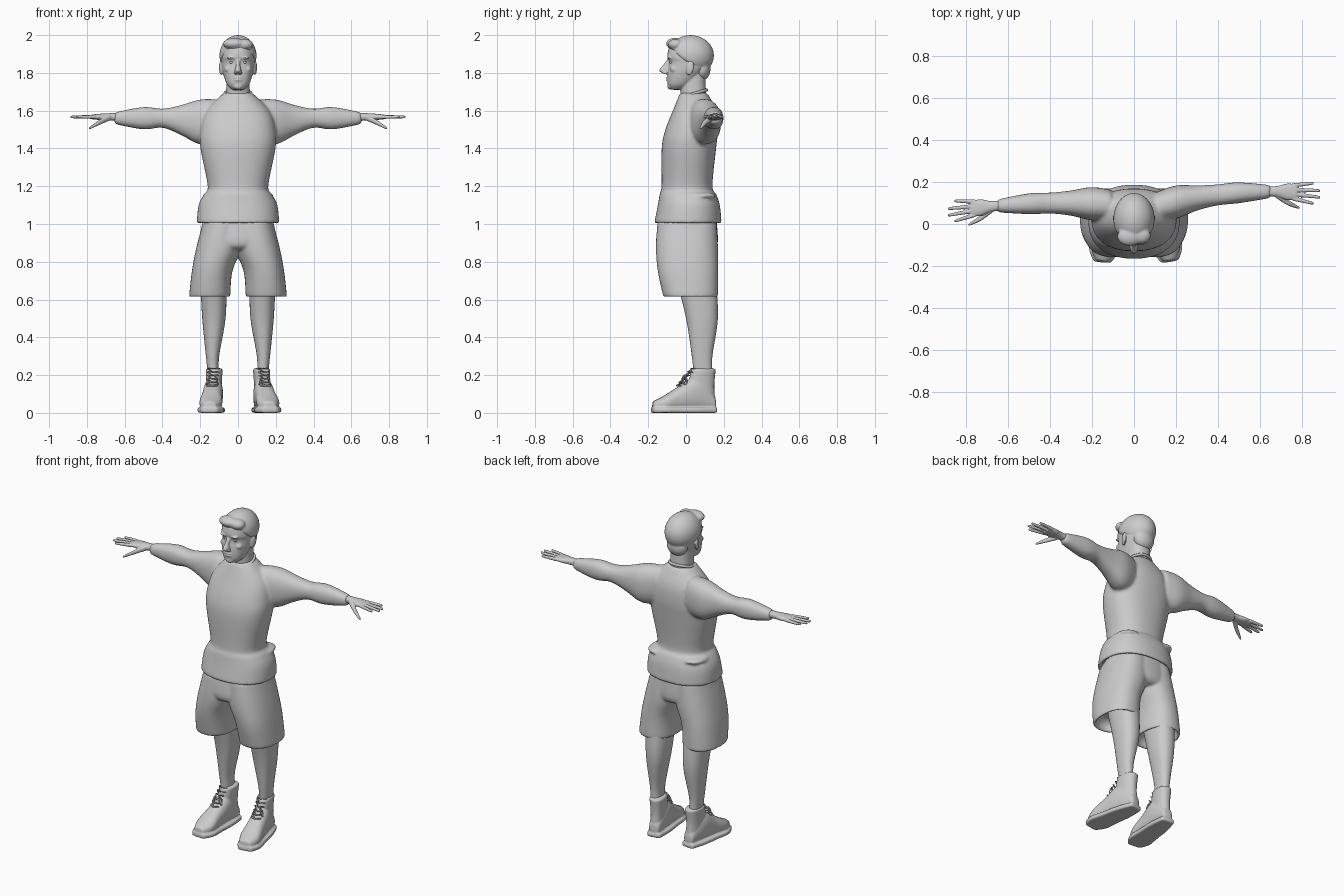
import bpy, bmesh, math
from mathutils import Matrix, Vector

cube = bpy.data.objects.get("Cube")
if cube:
    bpy.data.objects.remove(cube, do_unlink=True)

grey = bpy.data.materials.new("plain grey")
grey.use_nodes = True
grey.diffuse_color = (.6, .6, .6, 1)
grey.node_tree.nodes["Principled BSDF"].inputs["Base Color"].default_value = grey.diffuse_color

SIDES = (("right", -1), ("left", 1))
# Order in which (along, a, b) maps to world x, y, z for each loft axis
ORDER = {"x": (0, 1, 2), "y": (1, 0, 2), "z": (1, 2, 0)}


def blend(rows, steps=4):
    """Pass a smooth curve through a few rows of section values."""
    rows = [Vector(row) for row in rows]
    padded = [rows[0], *rows, rows[-1]]
    result = []
    for before, start, end, after in zip(padded, padded[1:], padded[2:], padded[3:]):
        for step in range(steps):
            t = step / steps
            straight = start.lerp(end, t)
            bend_in = (end - before) / 2 - (end - start)
            bend_out = (after - start) / 2 - (end - start)
            result.append(straight + bend_in * t * (1 - t) ** 2 - bend_out * t * t * (1 - t))
    return result + [rows[-1]]


def even(rows):
    """Expand (along, half width, b_min, b_max) into a symmetric section."""
    return [(along, -half, half, low, high) for along, half, low, high in rows]


def loft(bm, axis, rows, power=2.3, side=1, hem=0, sides=32):
    """Skin rounded sections (along, a_min, a_max, b_min, b_max); a hem opens the first end."""
    sections = [tuple(row) for row in blend(rows)]
    if hem:
        along, a_min, a_max, b_min, b_max = sections[0]
        wall = .02
        inner = (a_min + wall, a_max - wall, b_min + wall, b_max - wall)
        sections = [(along + hem, *inner), (along, *inner)] + sections
    rings = []
    for along, a_min, a_max, b_min, b_max in sections:
        ring = []
        for i in range(sides):
            angle = math.tau * i / sides
            c, s = math.cos(angle), math.sin(angle)
            a = (a_min + a_max) / 2 + (a_max - a_min) / 2 * math.copysign(abs(c) ** (2 / power), c)
            b = (b_min + b_max) / 2 + (b_max - b_min) / 2 * math.copysign(abs(s) ** (2 / power), s)
            x, y, z = ((along, a, b)[k] for k in ORDER[axis])
            ring.append(bm.verts.new((x * side, y, z)))
        rings.append(ring)
    for lower, upper in zip(rings, rings[1:]):
        for i in range(sides):
            j = (i + 1) % sides
            bm.faces.new((lower[i], lower[j], upper[j], upper[i]))
    bm.faces.new(rings[0])
    bm.faces.new(rings[-1])


def ball(bm, centre, radii, turn=Matrix()):
    matrix = Matrix.Translation(centre) @ turn @ Matrix.Diagonal((*radii, 1))
    sphere = bmesh.ops.create_uvsphere(bm, u_segments=32, v_segments=20, radius=1, matrix=matrix)
    return sphere["verts"]


def finish(bm, name, voxel, smooth=2):
    """Make the object and fuse its overlapping volumes into one soft skin."""
    bmesh.ops.recalc_face_normals(bm, faces=bm.faces)
    mesh = bpy.data.meshes.new(name)
    bm.to_mesh(mesh)
    bm.free()
    mesh.materials.append(grey)
    obj = bpy.data.objects.new(name, mesh)
    bpy.context.collection.objects.link(obj)
    obj.modifiers.new("round", "SUBSURF")
    fuse = obj.modifiers.new("fuse", "REMESH")
    fuse.mode, fuse.voxel_size, fuse.use_smooth_shade = "VOXEL", voxel, True
    soften = obj.modifiers.new("soften", "SMOOTH")
    soften.iterations = smooth


def tube(name, points, radius, cyclic=False):
    curve = bpy.data.curves.new(name, "CURVE")
    curve.dimensions, curve.bevel_depth, curve.bevel_resolution = "3D", radius, 2
    spline = curve.splines.new("POLY")
    spline.points.add(len(points) - 1)
    for point, position in zip(spline.points, points):
        point.co = (*position, 1)
    spline.use_cyclic_u = cyclic
    curve.materials.append(grey)
    bpy.context.collection.objects.link(bpy.data.objects.new(name, curve))


def circle(count):
    return [math.tau * i / count for i in range(count)]


def arm_y(side, x):
    """Depth of the arm's centre line: the left arm reaches further back."""
    if side > 0:
        return .155 - .24 * (.66 - x) ** 2
    return .1 - .15 * (x - .35) ** 2


# Sweater: bloused torso and both sleeves fused together
torso = [(1, .22, -.17, .19), (1.1, .21, -.15, .18), (1.16, .18, -.14, .16), (1.2, .16, -.13, .14),
         (1.4, .2, -.13, .16), (1.5, .2, -.11, .17), (1.6, .17, -.07, .16), (1.7, .07, -.03, .11)]
# Sleeve rows: distance out, half depth, centre height, half height
sleeve = [(.1, .07, 1.55, .11), (.2, .08, 1.54, .12), (.3, .06, 1.55, .08),
          (.4, .05, 1.56, .05), (.5, .05, 1.56, .06), (.66, .03, 1.56, .03)]
bm = bmesh.new()
loft(bm, "z", even(torso), hem=.05)
for name, side in SIDES:
    rows = []
    for x, depth, height, half in sleeve:
        y = arm_y(side, x)
        rows.append((x, y - depth, y + depth, height - half, height + half))
    loft(bm, "x", rows, side=side)
    # Loose cloth folds at the waist
    ball(bm, (.12 * side, .07, 1.15), (.07, .09, .02))
finish(bm, "sweater", .009, 4)

# Ribbed neckline
neckline = [(.07 * math.cos(a), .04 + .07 * math.sin(a), 1.69 + .02 * math.sin(a)) for a in circle(40)]
tube("collar", neckline, .008, cyclic=True)

# Shorts: hips and two open legs
hips = [(.86, .1, -.12, .14), (.9, .2, -.16, .17), (1.05, .18, -.14, .16)]
short_leg = [(.61, .04, .26, -.12, .17), (.75, .03, .245, -.15, .17),
             (.88, -.02, .22, -.16, .17), (1.03, -.02, .18, -.15, .16)]
bm = bmesh.new()
loft(bm, "z", even(hips))
for name, side in SIDES:
    loft(bm, "z", short_leg, side=side, hem=.08)
finish(bm, "shorts", .008, 3)

# Bare legs, boots and laces
shin = [(.2, .1, .16, .04, .14), (.3, .1, .17, .03, .14), (.5, .065, .19, 0, .17), (.7, .06, .2, -.05, .16)]
# Foot rows: depth, half width, underside, instep
foot = [(.16, .03, .01, .08), (.06, .05, .01, .19), (-.04, .055, .01, .14),
        (-.12, .06, .01, .09), (-.18, .03, .01, .06)]
shaft = [(.03, .04, 0, .16), (.14, .04, .01, .15), (.24, .045, .03, .16)]
for name, side in SIDES:
    bm = bmesh.new()
    loft(bm, "z", shin, side=side)
    finish(bm, name + "_leg", .008)

    # Both feet toe out, the left one more
    yaw = .17 if side > 0 else .09
    ankle = Matrix.Translation((.127 * side, .08, 0))
    pose = ankle @ Matrix.Rotation(yaw * side, 4, "Z") @ Matrix.Translation((0, -.08, 0))
    bm = bmesh.new()
    loft(bm, "y", even(foot))
    loft(bm, "z", even(shaft))
    # Welted sole follows the same outline
    loft(bm, "y", even([(y * 1.03, half + .01, 0, .03) for y, half, under, top in foot]), power=5)
    bm.transform(pose)
    finish(bm, name + "_boot", .005)

    laces = []
    rows = 6
    for i in range(rows):
        t = i / (rows - 1)
        tongue = Vector((0, -.05, .145)).lerp(Vector((0, .025, .235)), t)
        # Each row crosses over the tongue and back
        for x in (-1, 0, 1, 0):
            laces.append(pose @ (tongue + Vector((x, abs(x) * .6, 0)) * .028))
    tube(name + "_laces", laces, .0045)
    for x in (-1, 1):
        bow = [pose @ Vector((x * (.01 + .02 * math.sin(a / 2)), .01 * math.sin(a) - .01,
                              .19 - .03 * math.sin(a / 2) + .01 * math.cos(a))) for a in circle(16)]
        tube(name + "_lace_bow", bow, .0035, cyclic=True)

# Hands: palm, four fingers and a thumb reaching forward and down
for name, side in SIDES:
    bm = bmesh.new()

    def limb(path):
        """Loft a path of (x, sideways offset, z, half depth, half height) along the arm."""
        rows = []
        for x, offset, z, depth, height in path:
            y = arm_y(side, x) + offset
            rows.append((x, y - depth, y + depth, z - height, z + height))
        loft(bm, "x", rows, side=side, sides=16)

    middle = 1.567
    limb([(.6, 0, middle, .024, .022), (.68, 0, middle, .026, .02), (.73, 0, middle, .04, .017),
          (.78, 0, middle, .038, .012)])
    for i in range(4):
        rank = i - 1.5
        spread, tip = rank / 50, .89 - .015 * rank * rank
        limb([(.75, spread, middle, .011, .011), (tip - .02, spread * 1.5, middle, .008, .008),
              (tip, spread * 1.6, middle, .005, .005)])
    limb([(.67, -.01, middle, .016, .016), (.73, -.05, 1.54, .014, .014), (.79, -.075, 1.505, .006, .006)])
    finish(bm, name + "_hand", .0035)

# Head: skull, neck and facial features fused together
skull = [(1.71, .03, -.08, -.02), (1.74, .06, -.097, .03), (1.8, .08, -.098, .09), (1.855, .087, -.09, .13),
         (1.89, .088, -.1, .135), (1.96, .07, -.08, .12), (1.985, .04, -.03, .08)]
neck = [(1.62, .07, -.02, .11), (1.72, .062, -.03, .105), (1.83, .06, -.02, .1)]
nose = [(1.795, .014, -.12, -.08), (1.812, .018, -.142, -.08), (1.84, .011, -.122, -.08), (1.87, .011, -.1, -.08)]
bm = bmesh.new()
for part in (skull, neck, nose):
    loft(bm, "z", even(part))
for lip in (1.762, 1.775):
    ball(bm, (0, -.092, lip), (.025, .013, .006))
ball(bm, (0, -.082, 1.73), (.026, .017, .018))
for name, side in SIDES:
    brow, cheek, nostril = (.035 * side, -.088, 1.88), (.05 * side, -.062, 1.82), (.012 * side, -.11, 1.8)
    ball(bm, brow, (.025, .012, .007))
    ball(bm, cheek, (.022, .022, .02))
    ball(bm, nostril, (.01, .014, .008))
    # Ear leans away from the skull
    lean = Matrix.Rotation(-.3 * side, 4, "Z") @ Matrix.Rotation(-.2, 4, "X")
    ball(bm, (.09 * side, .02, 1.825), (.009, .022, .038), lean)
finish(bm, "head", .0045)

bm = bmesh.new()
for name, side in SIDES:
    ball(bm, (.033 * side, -.073, 1.856), (.015, .015, .009))
finish(bm, "eyes", .002)

# Hair: a cap tucked into the skull below a slanted hairline, with a swept fringe
bm = bmesh.new()
inside = Vector((0, .03, 1.9))
for vert in ball(bm, (0, .024, 1.892), (.099, .125, .108)):
    slope = .75 if vert.co.y < 0 else .5
    if vert.co.z < 1.85 - slope * vert.co.y:
        vert.co = inside + (vert.co - inside) * .82
ball(bm, (-.02, -.06, 1.955), (.06, .045, .03))
ball(bm, (.035, -.055, 1.95), (.045, .04, .03))
ball(bm, (0, .085, 1.82), (.066, .045, .06))
finish(bm, "hair", .006, 3)
